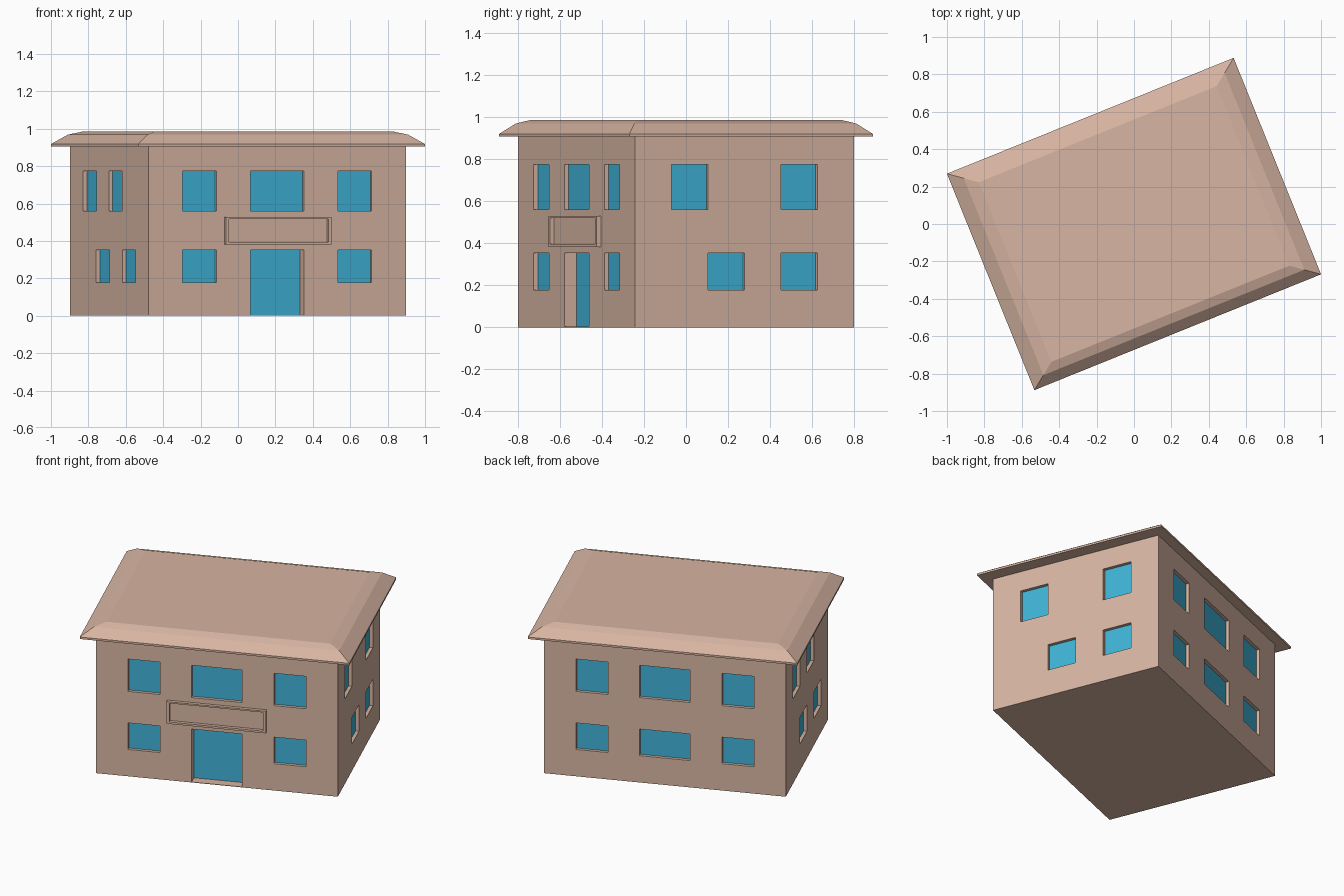
import bpy, bmesh, math
from mathutils import Matrix, Vector

if "Cube" in bpy.data.objects:
    bpy.data.objects.remove(bpy.data.objects["Cube"])

A, B, H = 0.742, 0.56, 0.906            # wall half length, half depth, height
TURN = Matrix.Rotation(math.radians(22), 4, 'Z')


def material(name, color):
    m = bpy.data.materials.new(name)
    m.diffuse_color = (*color, 1)
    m.use_nodes = True
    m.node_tree.nodes["Principled BSDF"].inputs["Base Color"].default_value = m.diffuse_color
    return m


PLASTER = material("plaster", (0.68, 0.46, 0.36))
GLASS = material("glass", (0.05, 0.45, 0.68))


def add_box(bm, lo, hi, m=Matrix()):
    lo, hi = Vector(lo), Vector(hi)
    size = Matrix.Diagonal((*(hi - lo), 1))
    bmesh.ops.create_cube(bm, size=1, matrix=m @ Matrix.Translation((lo + hi) / 2) @ size)


def finish(name, bm, mat):
    bmesh.ops.recalc_face_normals(bm, faces=bm.faces)
    bm.transform(TURN)
    me = bpy.data.meshes.new(name)
    bm.to_mesh(me)
    bm.free()
    me.materials.append(mat)
    ob = bpy.data.objects.new(name, me)
    bpy.context.collection.objects.link(ob)
    return ob


def cut(ob, cutter):
    mod = ob.modifiers.new("openings", 'BOOLEAN')
    mod.object = cutter
    mod.operation = 'DIFFERENCE'
    mod.solver = 'EXACT'
    cutter.hide_render = True
    cutter.hide_viewport = True
    bpy.context.view_layer.update()
    dg = bpy.context.evaluated_depsgraph_get()
    ob.data = bpy.data.meshes.new_from_object(ob.evaluated_get(dg))
    ob.modifiers.clear()
    bpy.data.objects.remove(cutter)


# Wall frames: local x runs along the wall, local -y points outward
def wall(angle, dist):
    return Matrix.Rotation(math.radians(angle), 4, 'Z') @ Matrix.Translation((0, -dist, 0))


front, right, back, left = wall(0, B), wall(90, A), wall(180, B), wall(270, A)
UP, LOW, DOOR = (0.56, 0.773), (0.177, 0.352), (0.003, 0.352)
SHALLOW, DEEP = 0.023, 0.064

# Openings: wall, from, to, heights, depth
openings = [(front, -0.155, 0.155, UP, SHALLOW), (front, -0.155, 0.155, DOOR, DEEP),
            (back, -0.155, 0.155, UP, SHALLOW), (back, -0.155, 0.155, LOW, SHALLOW)]
for w in (front, back):
    for s in (-0.545, 0.35):
        openings += [(w, s, s + 0.195, z, SHALLOW) for z in (UP, LOW)]
for w, spots in ((right, ((-0.373, UP), (0.186, UP), (-0.187, LOW), (0.186, LOW))),
                 (left, ((-0.373, UP), (-0.005, UP), (-0.187, LOW), (0.186, LOW)))):
    openings += [(w, s, s + 0.187, z, SHALLOW) for s, z in spots]

# Walls with recessed openings, and the glass at the back of each
walls, holes, panes = bmesh.new(), bmesh.new(), bmesh.new()
add_box(walls, (-A, -B, 0), (A, B, H))
for w, u0, u1, (z0, z1), d in openings:
    add_box(holes, (u0, -0.1, z0), (u1, d, z1), w)
    add_box(panes, (u0, d - 0.002, z0), (u1, d + 0.002, z1), w)
cut(finish("walls", walls, PLASTER), finish("opening_cutter", holes, PLASTER))
finish("window_and_door_glass", panes, GLASS)

# Sign panel frame above the door
bm = bmesh.new()
for s in (-1, 1):
    add_box(bm, (min(s * 0.305, s * 0.287), -0.022, 0.382),
            (max(s * 0.305, s * 0.287), 0.003, 0.528), front)
for z0, z1 in ((0.382, 0.395), (0.518, 0.528)):
    add_box(bm, (-0.287, -0.022, z0), (0.287, 0.003, z1), front)
finish("panel_frame", bm, PLASTER)

# Roof: stacked rings tapering in two tiers to a flat top
bm = bmesh.new()
rings = []
for scale, z in ((1, 0.905), (1, 0.918), (0.91, 0.968), (0.83, 0.985)):
    rings.append([bm.verts.new((sx * 0.8266 * scale, sy * 0.624 * scale, z))
                  for sx, sy in ((-1, -1), (1, -1), (1, 1), (-1, 1))])
for lo, hi in zip(rings, rings[1:]):
    for i in range(4):
        j = (i + 1) % 4
        bm.faces.new((lo[i], lo[j], hi[j], hi[i]))
bm.faces.new(rings[0][::-1])
bm.faces.new(rings[-1])
finish("roof", bm, PLASTER)
